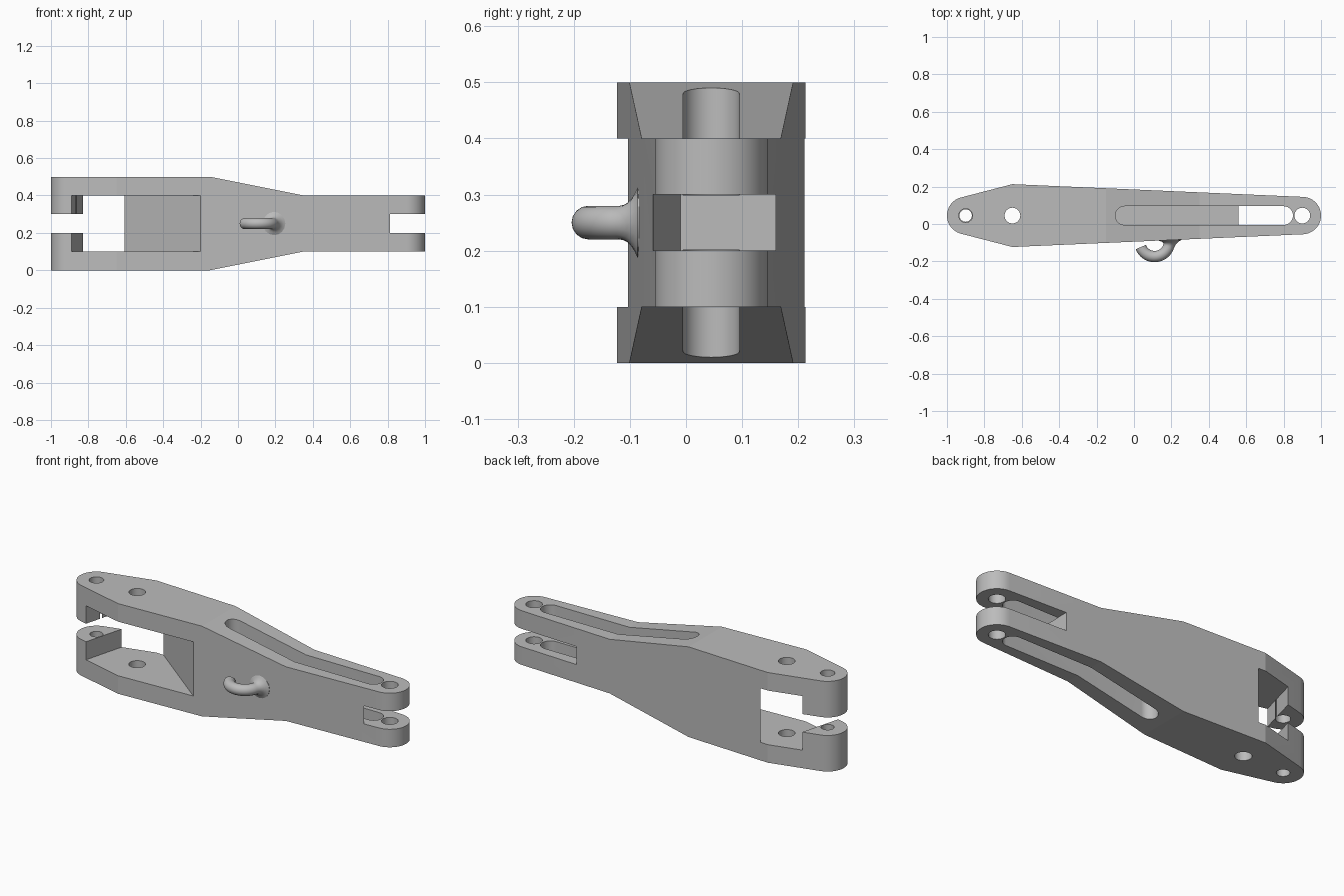
import bpy, bmesh
from math import sin, cos, radians
from mathutils import Vector

cube = bpy.data.objects.get("Cube")
if cube:
    bpy.data.objects.remove(cube, do_unlink=True)

MID_Y, MID_Z = 0.045, 0.25

grey = bpy.data.materials.new("plain grey")
grey.use_nodes = True
colour = (0.5, 0.5, 0.5, 1)
grey.diffuse_color = colour
grey.node_tree.nodes["Principled BSDF"].inputs["Base Color"].default_value = colour


def arc(cx, cy, r, start, end, steps=24):
    angles = [radians(start + (end - start) * i / steps) for i in range(steps + 1)]
    return [(cx + r * cos(a), cy + r * sin(a)) for a in angles]


def prism(name, points, lo, hi, axis="z"):
    """Extrude a closed outline along z (points are x, y) or y (points are x, z)."""
    bm = bmesh.new()
    place = (lambda p: (p[0], p[1], lo)) if axis == "z" else (lambda p: (p[0], lo, p[1]))
    face = bm.faces.new([bm.verts.new(place(p)) for p in points])
    top = bmesh.ops.extrude_face_region(bm, geom=[face])["geom"]
    shift = Vector((0, 0, hi - lo)) if axis == "z" else Vector((0, hi - lo, 0))
    bmesh.ops.translate(bm, vec=shift, verts=[v for v in top if isinstance(v, bmesh.types.BMVert)])
    bmesh.ops.recalc_face_normals(bm, faces=bm.faces)
    mesh = bpy.data.meshes.new(name)
    bm.to_mesh(mesh)
    bm.free()
    obj = bpy.data.objects.new(name, mesh)
    bpy.context.collection.objects.link(obj)
    return obj


def select_only(obj):
    bpy.ops.object.select_all(action="DESELECT")
    obj.select_set(True)
    bpy.context.view_layer.objects.active = obj


def carve(target, cutter, operation="DIFFERENCE"):
    cutter.hide_render = True
    select_only(target)
    mod = target.modifiers.new("carve", "BOOLEAN")
    mod.operation, mod.object, mod.solver = operation, cutter, "EXACT"
    bpy.ops.object.modifier_apply(modifier=mod.name)
    bpy.data.objects.remove(cutter, do_unlink=True)


def hole(x, r, lo=-0.1, hi=0.6):
    carve(body, prism("hole_cutter", arc(x, MID_Y, r, 0, 352.5, 47), lo, hi))


# Arm body: plan outline trimmed by the tapering side profile
outline = (arc(0.9, MID_Y, 0.1, -87.5, 87.5) + [(-0.65, 0.213)]
           + arc(-0.9, MID_Y, 0.1, 104.5, 255.5) + [(-0.65, -0.123)])
body = prism("arm_body", outline, -0.05, 0.55)
upper = [(-1.1, 0.25), (-0.15, 0.25), (0.35, 0.15), (1.1, 0.15)]
profile = [(x, MID_Z + h) for x, h in upper] + [(x, MID_Z - h) for x, h in reversed(upper)]
carve(body, prism("side_profile", profile, -0.5, 0.5, "y"), "INTERSECT")

# Wide fork: slanted pocket, then the narrow gap between the bosses
carve(body, prism("fork_pocket", [(-0.917, -0.16), (-0.12, -0.167), (-0.68, 0.269),
                                  (-0.803, 0.267)], 0.1, 0.4))
carve(body, prism("fork_gap", [(-1.1, -0.15), (-0.75, -0.15), (-0.75, 0.26), (-1.1, 0.26)],
                  0.2, 0.3))

# Narrow fork gap with one slanted wall
carve(body, prism("end_gap", [(0.56, -0.01), (0.87, -0.07), (1.1, -0.07), (1.1, 0.3),
                              (0.56, 0.3)], 0.2, 0.3))

# Long rounded grooves above and below
groove = arc(0.8, MID_Y, 0.05, -90, 90) + arc(-0.05, MID_Y, 0.05, 90, 270)
for lo, hi in ((0.299, 0.6), (-0.1, 0.201)):
    carve(body, prism("groove_cutter", groove, lo, hi))

# Pin holes
hole(0.9, 0.042)
hole(-0.65, 0.042)
hole(-0.9, 0.037, 0.25, 0.6)
hole(-0.9, 0.033, -0.1, 0.25)

body.data.materials.clear()
body.data.materials.append(grey)
for poly in body.data.polygons:
    poly.material_index = 0
select_only(body)
bpy.ops.object.shade_smooth_by_angle(angle=radians(9))

# Side hook: round bar bent in an arc, flaring into the body
path = [(x, y, 1) for x, y in arc(0.11, -0.095, 0.079, 201, 343, 28)]
path += [(0.188, -0.111, 1.05), (0.189, -0.104, 1.18), (0.19, -0.097, 1.42),
         (0.19, -0.091, 1.75), (0.19, -0.086, 2.1), (0.19, -0.075, 2.1)]
curve = bpy.data.curves.new("side_hook", "CURVE")
curve.dimensions = "3D"
curve.bevel_depth = 0.03
curve.bevel_resolution = 6
curve.use_fill_caps = True
spline = curve.splines.new("POLY")
spline.points.add(len(path) - 1)
for point, (x, y, r) in zip(spline.points, path):
    point.co = (x, y, MID_Z, 1)
    point.radius = r
hook = bpy.data.objects.new("side_hook", curve)
bpy.context.collection.objects.link(hook)
select_only(hook)
bpy.ops.object.convert(target="MESH")
hook = bpy.context.view_layer.objects.active
hook.data.materials.clear()
hook.data.materials.append(grey)
bpy.ops.object.shade_smooth_by_angle(angle=radians(50))
